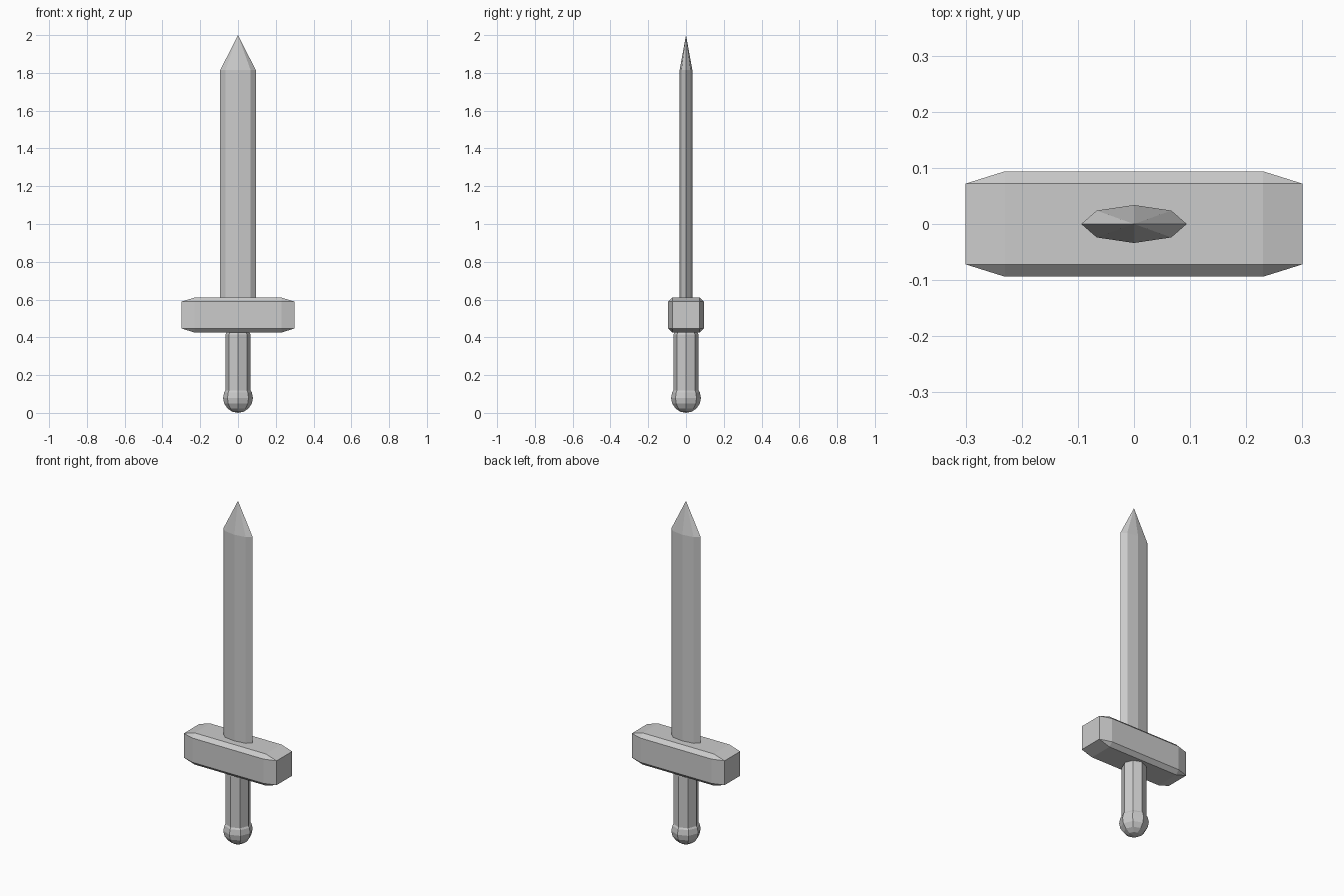
import bpy, bmesh
from math import sin, cos, pi, radians

if "Cube" in bpy.data.objects:
    bpy.data.objects.remove(bpy.data.objects["Cube"])

SIDES = 8


def finish(name, bm):
    bmesh.ops.recalc_face_normals(bm, faces=bm.faces)
    mesh = bpy.data.meshes.new(name)
    bm.to_mesh(mesh)
    bm.free()
    obj = bpy.data.objects.new(name, mesh)
    bpy.context.collection.objects.link(obj)
    return obj


def lathe(name, profile, depth=1.0):
    """Stack eight-sided rings from (radius, z); depth flattens them in y.
    Zero radius closes an end in a point, otherwise it is capped."""
    bm = bmesh.new()
    rings = []
    for r, z in profile:
        count = SIDES if r > 0 else 1
        rings.append([bm.verts.new((r * cos(2 * pi * i / SIDES),
                                    r * depth * sin(2 * pi * i / SIDES), z))
                      for i in range(count)])
    for low, high in zip(rings, rings[1:]):
        for i in range(SIDES):
            j = (i + 1) % SIDES
            if len(low) == 1:
                bm.faces.new((low[0], high[j], high[i]))
            elif len(high) == 1:
                bm.faces.new((low[i], low[j], high[0]))
            else:
                bm.faces.new((low[i], low[j], high[j], high[i]))
    for end in (rings[0], rings[-1]):
        if len(end) > 1:
            bm.faces.new(end)
    return finish(name, bm)


# Blade: flattened octagon drawn to a point
lathe("blade", [(0.094, 0.55), (0.094, 1.815), (0, 2.0)], depth=0.36)

# Crossguard: chamfered cube stretched sideways
bm = bmesh.new()
bmesh.ops.create_cube(bm, size=2)
bmesh.ops.bevel(bm, geom=bm.edges[:], offset=0.234, offset_type='OFFSET',
                segments=1, profile=0.5, affect='EDGES')
bmesh.ops.scale(bm, vec=(0.3, 0.094, 0.0925), verts=bm.verts)
bmesh.ops.translate(bm, vec=(0, 0, 0.518), verts=bm.verts)
finish("crossguard", bm)

# Grip: octagonal rod with a chamfered top
lathe("grip", [(0.055, 0.08), (0.067, 0.095), (0.067, 0.415), (0.056, 0.435)])

# Pommel: low-poly ball at the base
R = 0.079
ball = [(R * cos(radians(a)), R + R * sin(radians(a)))
        for a in (-67.5, -45, -22.5, 0, 22.5, 45, 67.5)]
lathe("pommel", [(0, 0)] + ball + [(0, 2 * R)])
